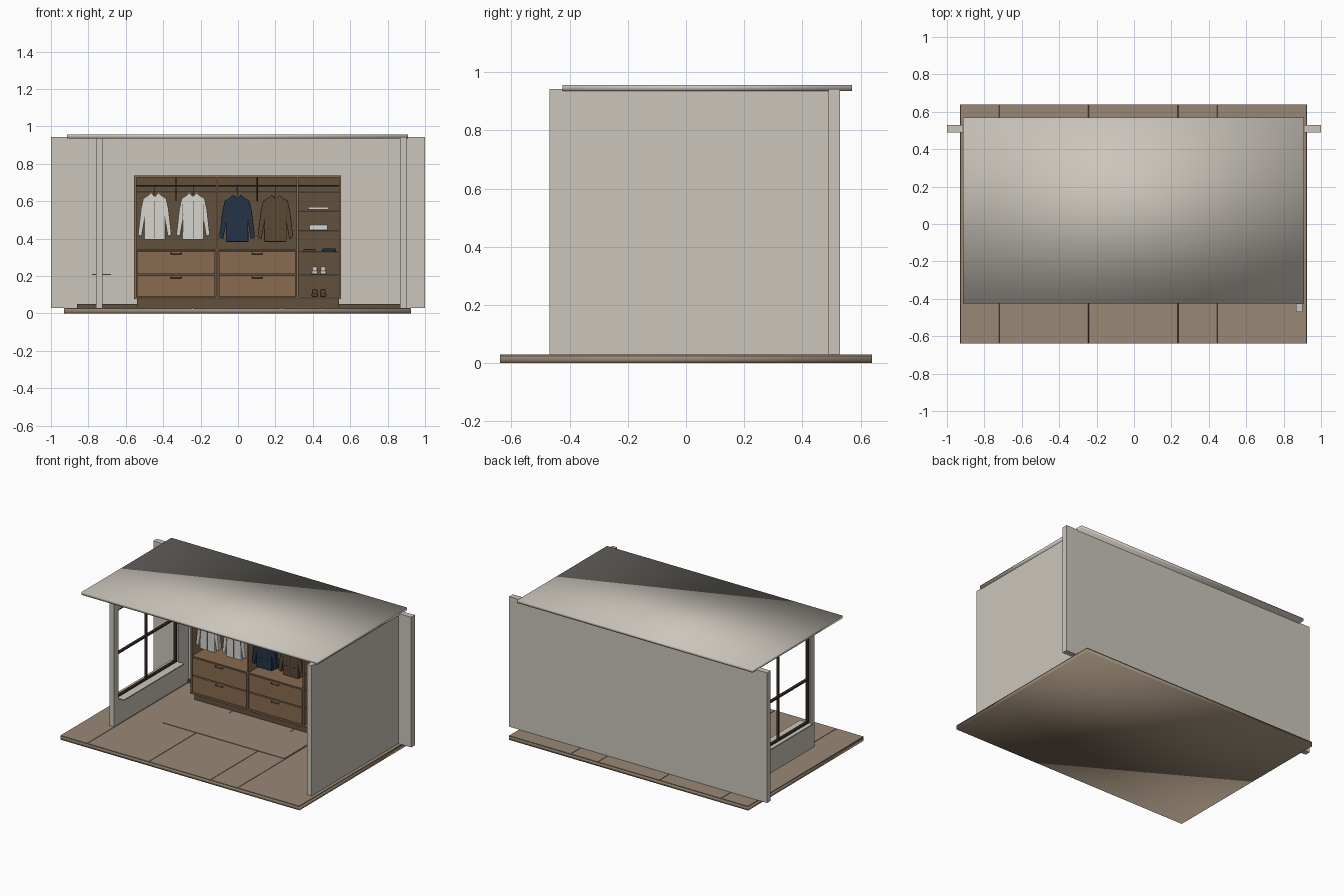
import bpy
import bmesh
from mathutils import Vector

if "Cube" in bpy.data.objects:
    bpy.data.objects.remove(bpy.data.objects["Cube"], do_unlink=True)


def material(name, *rgb):
    m = bpy.data.materials.new(name)
    m.use_nodes = True
    m.diffuse_color = (*rgb, 1)
    for n in m.node_tree.nodes:
        if n.type == 'BSDF_PRINCIPLED':
            n.inputs["Base Color"].default_value = (*rgb, 1)
    return m


PLASTER = material("warm plaster", .60, .56, .50)
FLOOR = material("floor board", .32, .25, .18)
WOOD = material("cabinet wood", .25, .145, .08)
DARK = material("dark wood", .12, .083, .047)
METAL = material("dark bronze", .045, .031, .021)
WHITE = material("white cloth", .68, .66, .62)
NAVY = material("navy cloth", .016, .034, .066)
BROWN = material("brown cloth", .105, .068, .036)


def finish(name, bm, *mats):
    bmesh.ops.recalc_face_normals(bm, faces=bm.faces[:])
    mesh = bpy.data.meshes.new(name)
    bm.to_mesh(mesh)
    bm.free()
    for m in mats:
        mesh.materials.append(m)
    ob = bpy.data.objects.new(name, mesh)
    bpy.context.collection.objects.link(ob)
    return ob


def box(name, mat, x, y, z, bevel=0):
    """Box spanning the given (low, high) ranges."""
    bm = bmesh.new()
    bmesh.ops.create_cube(bm, size=1)
    for v in bm.verts:
        v.co = Vector([(r[0] + r[1]) / 2 + c * (r[1] - r[0])
                       for c, r in zip(v.co, (x, y, z))])
    ob = finish(name, bm, mat)
    if bevel:
        b = ob.modifiers.new("soft edge", 'BEVEL')
        b.width, b.segments = bevel, 2
    return ob


def rod(name, mat, points, radius):
    cu = bpy.data.curves.new(name, 'CURVE')
    cu.dimensions = '3D'
    cu.bevel_depth, cu.bevel_resolution = radius, 1
    cu.use_fill_caps = True
    sp = cu.splines.new('POLY')
    sp.points.add(len(points) - 1)
    for p, co in zip(sp.points, points):
        p.co = (*co, 1)
    cu.materials.append(mat)
    ob = bpy.data.objects.new(name, cu)
    bpy.context.collection.objects.link(ob)
    return ob


def plate(name, mat, outline, y, depth):
    """Outline in x and z, extruded backwards from y."""
    bm = bmesh.new()
    face = bm.faces.new([bm.verts.new((px, y, pz)) for px, pz in outline])
    ext = bmesh.ops.extrude_face_region(bm, geom=[face])
    moved = [g for g in ext["geom"] if isinstance(g, bmesh.types.BMVert)]
    bmesh.ops.translate(bm, verts=moved, vec=(0, depth, 0))
    return finish(name, bm, mat)


# Floor slab with separate boards on top; dark slab top shows in the seams
slab = box("floor_slab", FLOOR, (-.93, .925), (-.64, .64), (0, .025))
slab.data.materials.append(DARK)
for f in slab.data.polygons:
    f.use_smooth = True
    f.material_index = 1 if f.normal.z > .5 else 0
seams = [-.93, -.72, -.243, .235, .445, .925]
for i, (a, b) in enumerate(zip(seams, seams[1:])):
    box(f"floor_board_{i + 1}", FLOOR, (a + .002, b - .002), (-.64, .64), (.025, .03))
box("rug", FLOOR, (-.5, .44), (-.115, .24), (.03, .034))

# Roof panel, softly shaded
roof = box("roof_panel", PLASTER, (-.915, .91), (-.425, .57), (.936, .956))
for f in roof.data.polygons:
    f.use_smooth = True

# Walls
box("back_wall", PLASTER, (-1, 1), (.49, .53), (.03, .942))
box("side_wall", PLASTER, (.865, .9), (-.47, .49), (.03, .942))
box("skirting", DARK, (-.86, .865), (.475, .49), (.03, .05))

# Window wall: parapet, posts, lintel, sill
WX = (-.76, -.725)
box("window_parapet", PLASTER, WX, (-.34, .49), (.03, .205))
box("window_lintel", PLASTER, WX, (-.34, .49), (.83, .938))
box("window_front_post", PLASTER, WX, (-.34, -.29), (.205, .83))
box("window_back_post", PLASTER, WX, (.375, .49), (.205, .83))
box("window_sill", PLASTER, (-.78, -.68), (-.29, .375), (.205, .212))

# Window frame bars
FX = (-.752, -.734)
for i, (y, w) in enumerate([(-.284, .006), (.042, .006), (.367, .008)]):
    box(f"window_upright_{i + 1}", METAL, FX, (y - w, y + w), (.212, .83))
for i, z in enumerate([.218, .518, .824]):
    box(f"window_rail_{i + 1}", METAL, FX, (-.29, .375), (z - .006, z + .006))

# Wardrobe carcass
Y0, Y1 = .27, .49
box("wardrobe_plinth", DARK, (-.54, .54), (.29, Y1), (.03, .078))
box("wardrobe_back", DARK, (-.55, .545), (.475, .489), (.08, .73))
box("wardrobe_base", WOOD, (-.557, .552), (Y0 - .004, Y1), (.076, .088))
box("wardrobe_top", WOOD, (-.557, .552), (Y0 - .004, Y1), (.727, .738))
for name, x in [("left_side", -.55), ("left_divider", -.112),
                ("right_divider", .318), ("right_side", .545)]:
    box("wardrobe_" + name, WOOD, (x - .006, x + .006), (Y0, Y1), (.088, .727))

# Hanging bays: counter, drawers, rail
for bay, (a, b) in {"left": (-.544, -.118), "right": (-.106, .312)}.items():
    mid = (a + b) / 2
    box(bay + "_drawer_box", DARK, (a, b), (.285, .475), (.088, .335))
    box(bay + "_counter", WOOD, (a, b), (Y0, .475), (.335, .342))
    for row, (lo, hi) in {"lower": (.091, .203), "upper": (.211, .332)}.items():
        box(f"{bay}_{row}_drawer", WOOD, (a + .004, b - .004), (Y0 - .002, .285), (lo, hi))
        rod(f"{bay}_{row}_handle", METAL,
            [(mid - .027, Y0, hi - .008), (mid - .027, .26, hi - .014),
             (mid + .027, .26, hi - .014), (mid + .027, Y0, hi - .008)], .0025)
    rod(bay + "_hanging_rail", METAL, [(a, .32, .682), (b, .32, .682)], .005)
    rod(bay + "_rail_bracket", METAL, [(mid, .32, .727), (mid, .32, .6)], .003)
    box(bay + "_light_strip", WOOD, (a, b), (.46, .475), (.645, .653))

# Shelf column
for i, z in enumerate([.204, .327, .44, .55, .65]):
    box(f"shelf_{i + 1}", WOOD, (.324, .539), (.285, .475), (z - .004, z + .004))
rod("column_rail", METAL, [(.324, .32, .682), (.539, .32, .682)], .004)

# Garments from a mirrored half outline
HALF = [(.02, .646), (.034, .632), (.062, .614), (.074, .56), (.09, .42),
        (.07, .41), (.056, .49), (.057, .395)]


def garment(name, mat, cx, wide, drop, trim):
    half = [(x * wide, z - drop) for x, z in HALF]
    outline = [(0, .625 - drop)] + half + [(-x, z) for x, z in reversed(half)]
    ob = plate(name, mat, [(cx + x, z) for x, z in outline], .295, .035)
    bev = ob.modifiers.new("soft cloth", 'BEVEL')
    bev.width, bev.segments = .004, 2
    rod(name + "_hanger", METAL,
        [(cx - .03, .312, .615 - drop), (cx, .312, .64 - drop), (cx, .312, .67),
         (cx + .005, .318, .687), (cx - .004, .326, .682)], .002)
    # Front opening, collar flaps and pockets
    box(name + "_placket", trim, (cx - .001, cx + .001), (.293, .296), (.4 - drop, .6))
    for side, s in (("left", 1), ("right", -1)):
        flap = [(.001, .575), (.018, .63), (.033, .622), (.022, .592)]
        plate(f"{name}_{side}_collar", mat, [(cx + s * x, z - drop) for x, z in flap], .291, .004)
        box(f"{name}_{side}_sleeve_fold", trim, (cx + s * .055 * wide - .001, cx + s * .055 * wide + .001),
            (.293, .296), (.5 - drop, .585 - drop))
        if trim is METAL:
            px = cx + s * .032
            box(f"{name}_{side}_pocket", trim, (px - .015, px + .015), (.293, .296), (.452, .455))


garment("first_shirt", WHITE, -.445, 1, 0, DARK)
garment("second_shirt", WHITE, -.24, 1, 0, DARK)
garment("navy_jacket", NAVY, -.005, 1.06, .012, METAL)
garment("brown_jacket", BROWN, .2, 1.06, .012, METAL)

# Folded clothes and books on the shelves
for name, mat, x, z, h in [
        ("upper_folded_shirt", WHITE, (.375, .485), .554, .016),
        ("lower_folded_shirt", WHITE, (.38, .48), .444, .03),
        ("brown_folded_knit", BROWN, (.35, .415), .331, .012),
        ("navy_folded_knit", NAVY, (.45, .525), .331, .015)]:
    box(name, mat, x, (.295, .42), (z, z + h), .004)

# Shoes: rounded body with a raised heel
for pair, mat, z in [("white", WHITE, .208), ("brown", BROWN, .088)]:
    for side, x in (("left", .455), ("right", .41)):
        box(f"{pair}_{side}_shoe_toe", mat, (x - .017, x + .017), (.3, .4), (z, z + .022), .007)
        box(f"{pair}_{side}_shoe_heel", mat, (x - .014, x + .014), (.355, .4), (z + .015, z + .042), .006)
